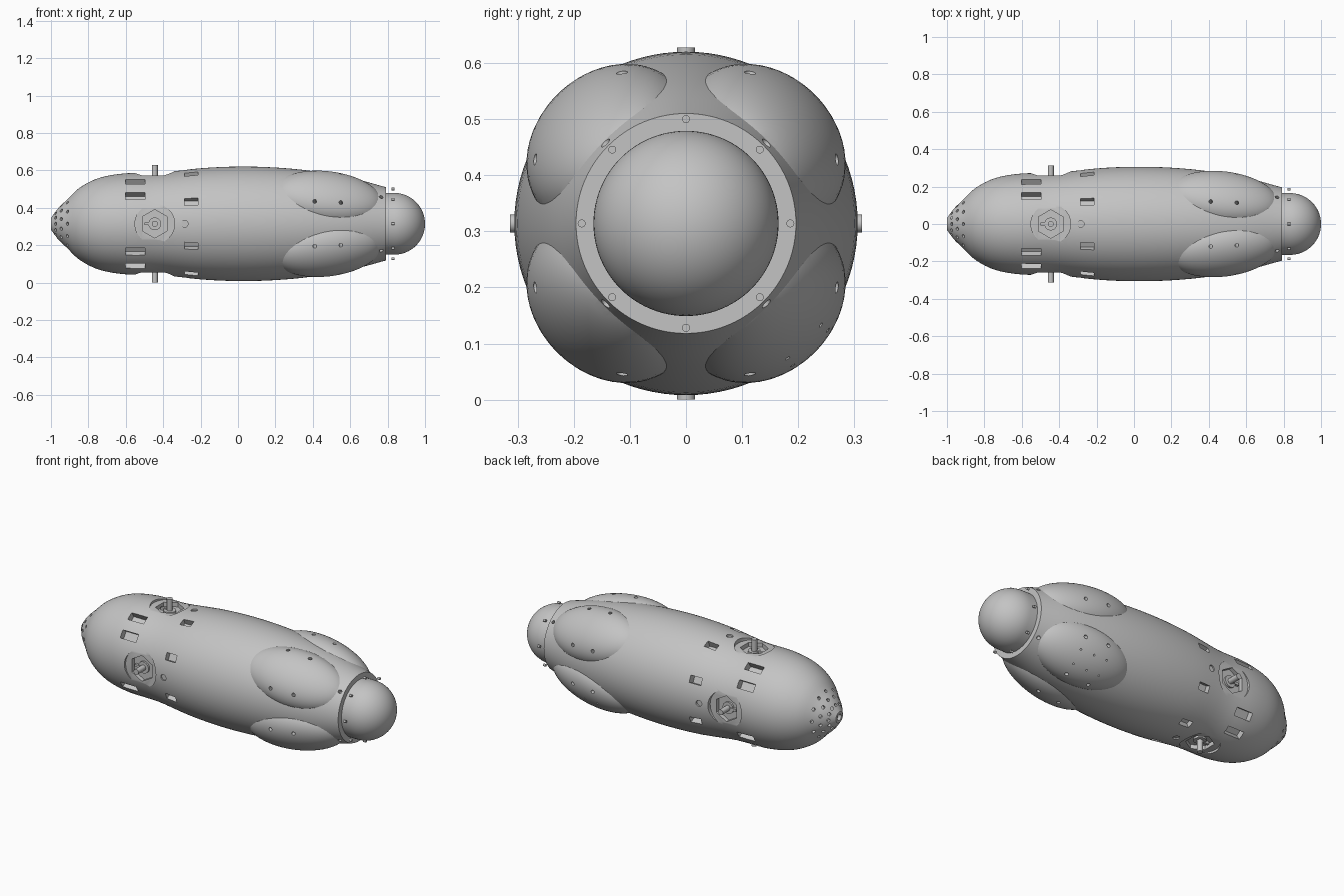
import bpy, bmesh, math
from mathutils import Matrix, Vector

AXIS = 0.314  # height of the long axis
HATCH_X = -0.445
QUARTERS = (0, 90, 180, 270)
DIAGONALS = (45, 135, 225, 315)

cube = bpy.data.objects.get("Cube")
if cube:
    bpy.data.objects.remove(cube, do_unlink=True)

grey = bpy.data.materials.new("hull_grey")
grey.use_nodes = True
COLOUR = (0.55, 0.55, 0.55, 1)
grey.diffuse_color = COLOUR
grey.node_tree.nodes["Principled BSDF"].inputs["Base Color"].default_value = COLOUR


def make(name, bm):
    bmesh.ops.recalc_face_normals(bm, faces=bm.faces)
    mesh = bpy.data.meshes.new(name)
    bm.to_mesh(mesh)
    bm.free()
    mesh.materials.append(grey)
    obj = bpy.data.objects.new(name, mesh)
    bpy.context.collection.objects.link(obj)
    return obj


def frame(x, angle, r=0.0):
    """Local z points away from the long axis at the given angle."""
    return (Matrix.Translation((0, 0, AXIS))
            @ Matrix.Rotation(math.radians(angle - 90), 4, 'X')
            @ Matrix.Translation((x, 0, r)))


def rod(bm, matrix, radius, depth, sides=20):
    bmesh.ops.create_cone(bm, cap_ends=True, segments=sides, radius1=radius,
                          radius2=radius, depth=depth, matrix=matrix)


def radial_rod(bm, x, angle, r0, r1, radius, sides=20):
    rod(bm, frame(x, angle, (r0 + r1) / 2), radius, r1 - r0, sides)


def radial_box(bm, x, angle, r0, r1, length, width):
    size = Matrix.Diagonal((length, width, r1 - r0, 1))
    bmesh.ops.create_cube(bm, size=1, matrix=frame(x, angle, (r0 + r1) / 2) @ size)


def lathe(name, profile, steps=96, closed=False):
    bm = bmesh.new()
    verts = [bm.verts.new((x, 0, AXIS + r)) for x, r in profile]
    edges = [bm.edges.new(pair) for pair in zip(verts, verts[1:])]
    if closed:
        edges.append(bm.edges.new((verts[-1], verts[0])))
    bmesh.ops.spin(bm, geom=verts + edges, cent=(0, 0, AXIS), axis=(1, 0, 0),
                   angle=math.tau, steps=steps, use_merge=True)
    bmesh.ops.remove_doubles(bm, verts=bm.verts, dist=1e-5)
    return make(name, bm)


def apply_booleans(obj, steps):
    for operation, other in steps:
        mod = obj.modifiers.new(operation.lower(), 'BOOLEAN')
        mod.operation, mod.object, mod.solver = operation, other, 'EXACT'
        other.hide_render = True
    graph = bpy.context.evaluated_depsgraph_get()
    mesh = bpy.data.meshes.new_from_object(obj.evaluated_get(graph))
    obj.modifiers.clear()
    obj.data = mesh
    for _, other in steps:
        bpy.data.objects.remove(other, do_unlink=True)


def smooth_curve(points, steps=4):
    pts = [Vector(p) for p in points]
    pts = [2 * pts[0] - pts[1]] + pts + [2 * pts[-1] - pts[-2]]
    out = []
    for a, b, c, d in zip(pts, pts[1:], pts[2:], pts[3:]):
        for i in range(steps):
            t = i / steps
            out.append(b + 0.5 * t * (c - a + t * (2 * a - 5 * b + 4 * c - d
                                                   + t * (3 * (b - c) + d - a))))
    return out + [pts[-2]]


# Hull: a turned, tapering capsule
outline = smooth_curve([(-1, 0.032), (-0.96, 0.085), (-0.915, 0.128), (-0.845, 0.194),
                        (-0.74, 0.246), (-0.6, 0.27), (-0.42, 0.273), (-0.2, 0.297),
                        (0, 0.306), (0.2, 0.301), (0.4, 0.282), (0.6, 0.247), (0.79, 0.196)])


def hull_radius(x):
    for a, b in zip(outline, outline[1:]):
        if a.x <= x <= b.x:
            return a.y + (b.y - a.y) * (x - a.x) / (b.x - a.x)


hull = lathe("hull", [(-1, 0)] + [tuple(p) for p in outline] + [(0.79, 0)])

# Four diagonal blisters that follow the taper
bm = bmesh.new()
for angle in DIAGONALS:
    shape = (frame(0.48, angle, 0.192) @ Matrix.Rotation(math.radians(9.5), 4, 'Y')
             @ Matrix.Diagonal((0.30, 0.163, 0.125, 1)))
    bmesh.ops.create_uvsphere(bm, u_segments=64, v_segments=32, radius=1, matrix=shape)
blisters = make("blisters", bm)

# Pockets and round hatch recesses
bm = bmesh.new()
for angle in DIAGONALS:
    for side in (-1, 1):
        radial_box(bm, -0.55, angle + side * 11.5, 0.232, 0.34, 0.104, 0.045)
        radial_box(bm, -0.25, angle + side * 21, 0.255, 0.36, 0.07, 0.04)
        for x in (0.41, 0.55):
            radial_rod(bm, x, angle + side * 22, 0.24, 0.36, 0.01)
    radial_rod(bm, 0.765, angle, 0.18, 0.26, 0.01)
for angle in QUARTERS:
    radial_rod(bm, HATCH_X, angle, 0.259, 0.36, 0.106, 48)
    radial_rod(bm, -0.285, angle, 0.278, 0.36, 0.018, 24)
# Small drain holes on one lower blister
for x in (0.4, 0.48, 0.56):
    for side in (-8, 8):
        radial_rod(bm, x, 315 + side, 0.27, 0.38, 0.005, 12)
pockets = make("pocket_cutter", bm)

# Deeper hexagonal wells and the perforated nose
bm = bmesh.new()
for angle in QUARTERS:
    radial_rod(bm, HATCH_X, angle, 0.235, 0.34, 0.076, 6)
for row, x in enumerate((-0.975, -0.945, -0.912)):
    for i in range(12):
        place = frame(x, i * 30 + row * 15, hull_radius(x))
        rod(bm, place @ Matrix.Rotation(math.radians(-45), 4, 'Y'), 0.009, 0.04, 16)
rod(bm, frame(-1, 90) @ Matrix.Rotation(math.radians(90), 4, 'Y'), 0.018, 0.04, 24)
wells = make("well_cutter", bm)
apply_booleans(hull, [('UNION', blisters), ('DIFFERENCE', pockets), ('DIFFERENCE', wells)])

# Hatch pins standing in each well
bm = bmesh.new()
for angle in QUARTERS:
    radial_rod(bm, HATCH_X, angle, 0.22, 0.314, 0.016, 24)
    radial_rod(bm, HATCH_X, angle, 0.22, 0.246, 0.034, 32)
    radial_box(bm, HATCH_X - 0.035, angle, 0.22, 0.25, 0.04, 0.014)
pins = make("hatch_pins", bm)

# Collar with a groove around the dome, notched for its bolts
collar = lathe("collar", [(0.785, 0.15), (0.785, 0.199), (0.84, 0.199),
                          (0.84, 0.17), (0.82, 0.17), (0.82, 0.15)], closed=True)
notches, bolts = bmesh.new(), bmesh.new()
turn = Matrix.Rotation(math.radians(90), 4, 'Y')
for i in range(8):
    rod(notches, frame(0.84, i * 45, 0.186) @ turn, 0.012, 0.03)
    rod(bolts, frame(0.828, i * 45, 0.186) @ turn, 0.007, 0.016)
    radial_rod(notches, 0.835, i * 45, 0.195, 0.22, 0.007)
apply_booleans(collar, [('DIFFERENCE', make("notch_cutter", notches))])
bolts = make("collar_bolts", bolts)

# Rounded end dome
arc = [(0.835 + 0.165 * math.sin(a), 0.165 * math.cos(a))
       for a in (math.pi / 2 * i / 20 for i in range(21))]
dome = lathe("end_dome", [(0.79, 0), (0.79, 0.165)] + arc)

bpy.ops.object.select_all(action='DESELECT')
for obj in (hull, pins, collar, bolts, dome):
    obj.select_set(True)
bpy.context.view_layer.objects.active = hull
bpy.ops.object.shade_smooth_by_angle(angle=math.radians(22))
